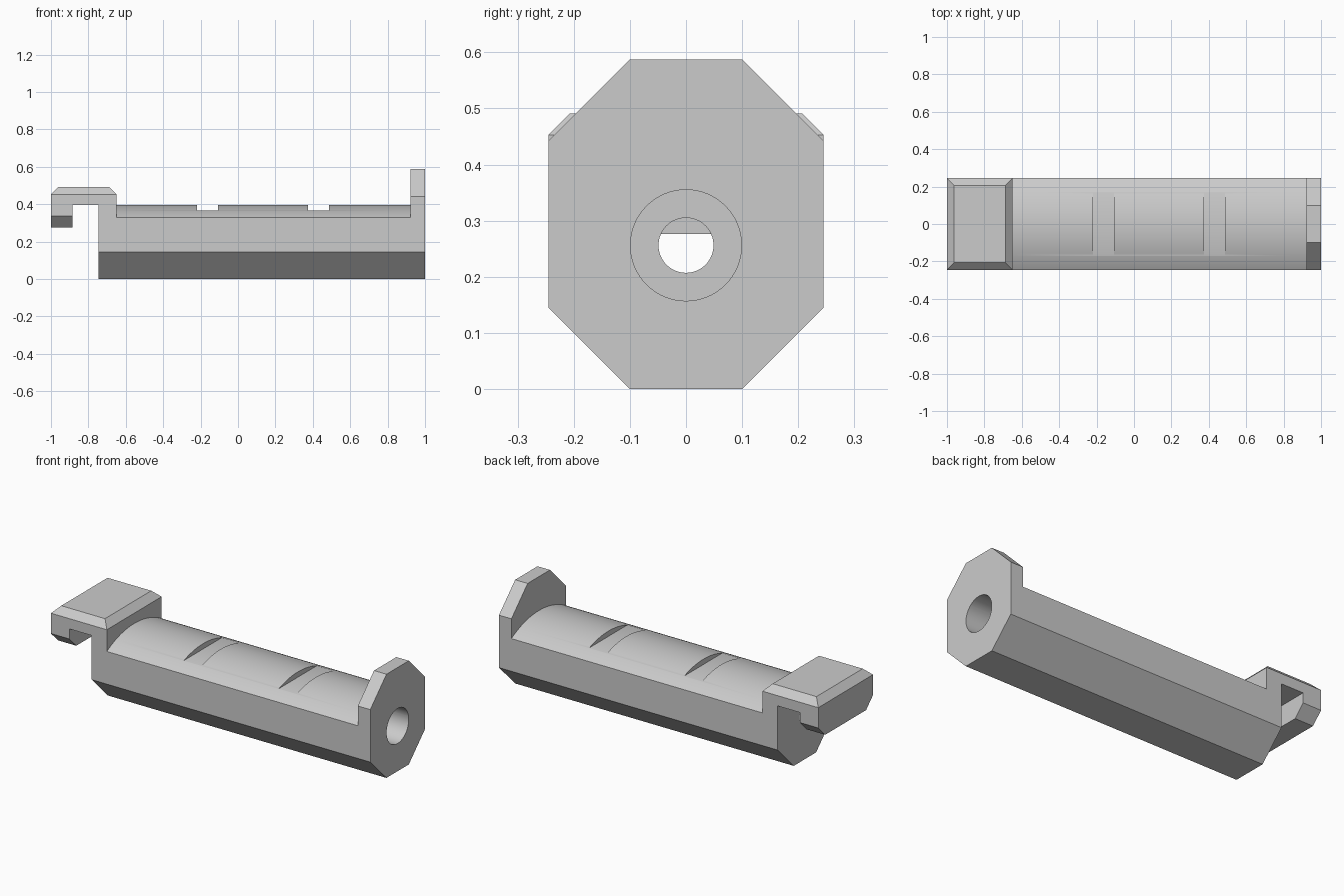
import bpy, bmesh, math
from mathutils import Matrix

cube = bpy.data.objects.get("Cube")
if cube:
    bpy.data.objects.remove(cube, do_unlink=True)

grey = bpy.data.materials.new("light_grey")
grey.use_nodes = True
COLOUR = (0.6, 0.6, 0.6, 1)
grey.diffuse_color = COLOUR
grey.node_tree.nodes["Principled BSDF"].inputs["Base Color"].default_value = COLOUR

HALF, FLAT = 0.245, 0.1       # half width, half of the flat octagon side
CHAMFER = HALF - FLAT
BORE_Z = 0.256


def to_object(name, bm):
    bmesh.ops.recalc_face_normals(bm, faces=bm.faces)
    mesh = bpy.data.meshes.new(name)
    bm.to_mesh(mesh)
    bm.free()
    mesh.materials.append(grey)
    obj = bpy.data.objects.new(name, mesh)
    bpy.context.collection.objects.link(obj)
    return obj


def loft(name, loops):
    """Skin a stack of matching point loops and cap both ends."""
    bm = bmesh.new()
    rings = [[bm.verts.new(p) for p in loop] for loop in loops]
    n = len(rings[0])
    for a, b in zip(rings, rings[1:]):
        for i in range(n):
            j = (i + 1) % n
            bm.faces.new((a[i], a[j], b[j], b[i]))
    bm.faces.new(rings[0][::-1])
    bm.faces.new(rings[-1])
    return to_object(name, bm)


def prism(name, profile, x0, x1):
    return loft(name, [[(x, y, z) for y, z in profile] for x in (x0, x1)])


def rectangle(x0, x1, half_y, z):
    return [(x0, -half_y, z), (x1, -half_y, z), (x1, half_y, z), (x0, half_y, z)]


def cylinder(name, radius, x0, x1):
    bm = bmesh.new()
    place = Matrix.Translation(((x0 + x1) / 2, 0, BORE_Z)) @ Matrix.Rotation(math.pi / 2, 4, 'Y')
    bmesh.ops.create_cone(bm, cap_ends=True, segments=64, radius1=radius,
                          radius2=radius, depth=x1 - x0, matrix=place)
    return to_object(name, bm)


def combine(target, other, operation):
    mod = target.modifiers.new(other.name, 'BOOLEAN')
    mod.operation, mod.solver, mod.object = operation, 'EXACT', other
    bpy.context.view_layer.objects.active = target
    bpy.ops.object.modifier_apply(modifier=mod.name)
    bpy.data.objects.remove(other, do_unlink=True)


# Housing: chamfered underside, straight sides, shallow domed top
lower = [(-HALF, CHAMFER), (-FLAT, 0), (FLAT, 0), (HALF, CHAMFER)]
SIDE_Z, DOME_Z = 0.33, 0.395
rise = DOME_Z - SIDE_Z
radius = (HALF ** 2 + rise ** 2) / (2 * rise)
sweep = math.asin(HALF / radius)
dome = []
for i in range(33):
    a = sweep * (1 - i / 16)
    dome.append((radius * math.sin(a), DOME_Z - radius + radius * math.cos(a)))
housing = prism("housing", lower + dome, -0.745, 1)

# End wall, tall octagonal end plate and overhanging clip
TOP = 0.587
end_wall = prism("end_wall", lower + [(HALF, 0.44), (-HALF, 0.44)], -0.745, -0.65)
end_plate = prism("end_plate", lower + [(HALF, TOP - CHAMFER), (FLAT, TOP),
                                        (-FLAT, TOP), (-HALF, TOP - CHAMFER)], 0.922, 1)
clip_plate = loft("clip_plate", [rectangle(-1, -0.65, HALF, 0.395),
                                 rectangle(-1, -0.65, HALF, 0.453),
                                 rectangle(-0.962, -0.688, 0.207, 0.491)])
clip_hook = prism("clip_hook", [(-HALF, 0.338), (-0.183, 0.276), (0.183, 0.276),
                                (HALF, 0.338), (HALF, 0.43), (-HALF, 0.43)], -1, -0.885)
for part in (end_wall, end_plate, clip_plate, clip_hook):
    combine(housing, part, 'UNION')

# Wide bore from the plate end, narrow hole through the end wall
combine(housing, cylinder("bore", 0.099, -0.65, 1.1), 'DIFFERENCE')
combine(housing, cylinder("small_hole", 0.049, -0.8, -0.6), 'DIFFERENCE')

# Two cross slots in the dome
for x in (-0.22, 0.375):
    slot = loft("slot", [rectangle(x, x + 0.112, 0.3, z) for z in (0.365, 0.5)])
    combine(housing, slot, 'DIFFERENCE')

# Merge coplanar faces, then smooth only the curved ones
bm = bmesh.new()
bm.from_mesh(housing.data)
bmesh.ops.remove_doubles(bm, verts=bm.verts, dist=0.00005)
bmesh.ops.dissolve_limit(bm, angle_limit=math.radians(0.2), verts=bm.verts, edges=bm.edges)
bm.to_mesh(housing.data)
bm.free()
bpy.ops.object.select_all(action='DESELECT')
housing.select_set(True)
bpy.context.view_layer.objects.active = housing
bpy.ops.object.shade_smooth_by_angle(angle=math.radians(25))
